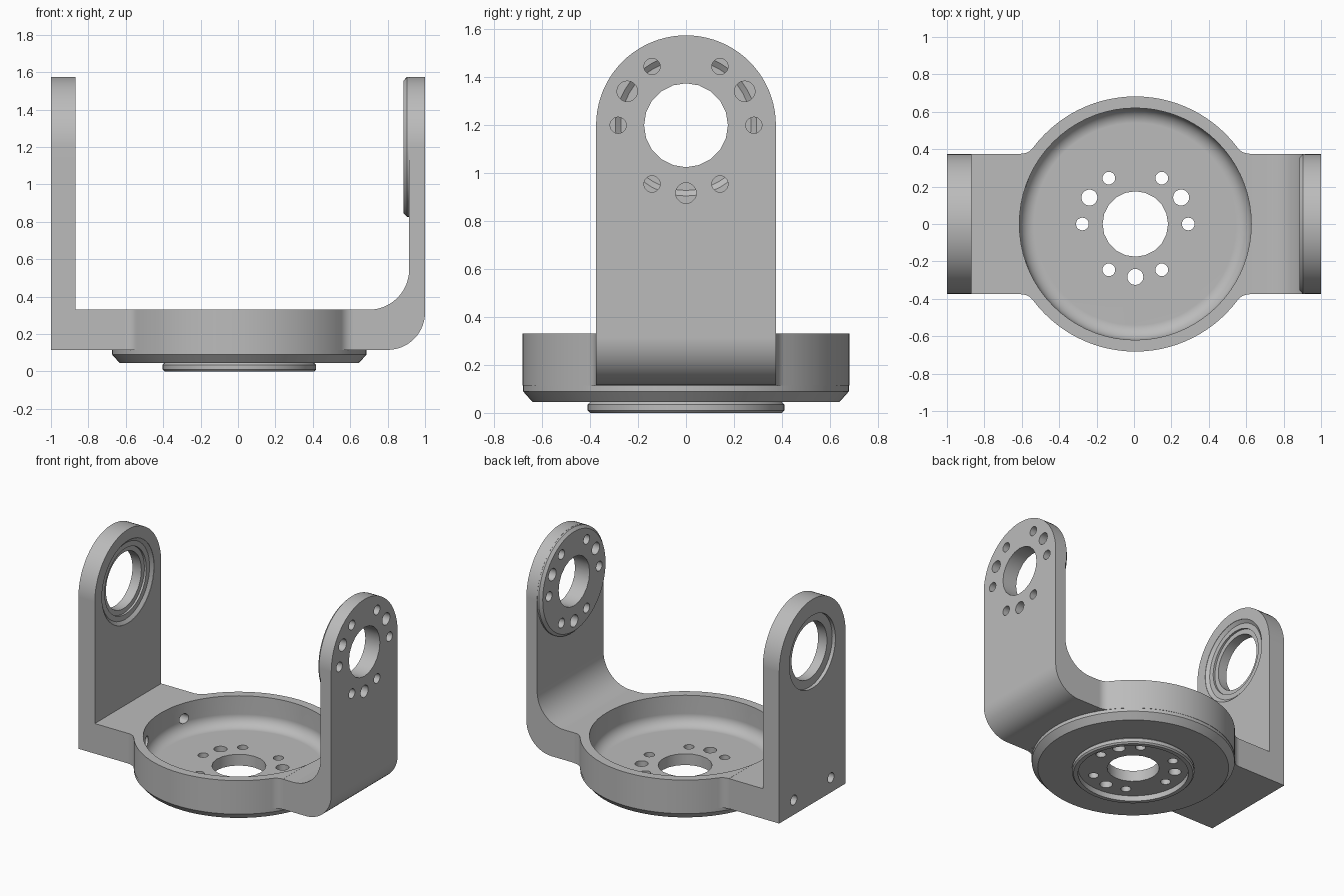
import bpy, bmesh
from math import sin, cos, pi, atan2, sqrt, radians

cube = bpy.data.objects.get("Cube")
if cube:
    bpy.data.objects.remove(cube, do_unlink=True)

metal = bpy.data.materials.new("satin grey metal")
metal.use_nodes = True
GREY = (0.5, 0.5, 0.5, 1)
metal.diffuse_color = GREY
metal.node_tree.nodes["Principled BSDF"].inputs["Base Color"].default_value = GREY

CX = 0.007        # turntable centre
PIVOT = 1.2       # height of the tilt axis
HALF = 0.375      # half width of the arms


def place(axis, u, v, w):
    """Point (u, v) in the cross-section, w along the axis."""
    return {"X": (w, u, v), "Y": (u, w, v), "Z": (u, v, w)}[axis]


def arc(cu, cv, r, start, end, n):
    return [(cu + r * cos(start + (end - start) * i / n),
             cv + r * sin(start + (end - start) * i / n)) for i in range(n + 1)]


def loft(name, rings):
    """Closed solid through matching rings of points."""
    bm = bmesh.new()
    loops = [[bm.verts.new(p) for p in ring] for ring in rings]
    n = len(loops[0])
    for a, b in zip(loops, loops[1:]):
        for i in range(n):
            bm.faces.new((a[i], a[(i + 1) % n], b[(i + 1) % n], b[i]))
    bm.faces.new(loops[0])
    bm.faces.new(loops[-1])
    bmesh.ops.recalc_face_normals(bm, faces=bm.faces)
    mesh = bpy.data.meshes.new(name)
    bm.to_mesh(mesh)
    bm.free()
    mesh.materials.append(metal)
    obj = bpy.data.objects.new(name, mesh)
    bpy.context.collection.objects.link(obj)
    return obj


def prism(name, points, axis, lo, hi):
    return loft(name, [[place(axis, u, v, w) for u, v in points] for w in (lo, hi)])


def lathe(name, profile, axis, cu, cv, sides=72):
    return loft(name, [[place(axis, u, v, w) for u, v in arc(cu, cv, r, 0, 2 * pi, sides)[:-1]]
                       for r, w in profile])


def combine(target, tool, operation, keep=False):
    mod = target.modifiers.new("cut", "BOOLEAN")
    mod.operation = operation
    mod.solver = "EXACT"
    mod.object = tool
    bpy.context.view_layer.objects.active = target
    bpy.ops.object.modifier_apply(modifier=mod.name)
    if not keep:
        bpy.data.objects.remove(tool, do_unlink=True)


# U-shaped yoke: square corner on one side, rounded bend on the other
profile = [(-1, 0.115)]
profile += arc(0.80, 0.315, 0.2, -pi / 2, 0, 14)
profile += [(1, 1.7), (0.915, 1.7)]
profile += arc(0.70, 0.545, 0.215, 0, -pi / 2, 14)
profile += [(-0.87, 0.33), (-0.87, 1.7), (-1, 1.7)]
yoke = prism("yoke_bracket", profile, "Y", -0.5, 0.5)

# Round tops of both arms
arch = [(-HALF, -0.1), (HALF, -0.1)] + arc(0, PIVOT, HALF, 0, pi, 40)
combine(yoke, prism("arch", arch, "X", -1.2, 1.2), "INTERSECT")

# Drum wall with small fillets where it meets the arms
R, r, h = 0.682, 0.08, HALF + 0.001
yc = h + r
xc = sqrt((R + r) ** 2 - yc ** 2)
a = atan2(yc, xc)
quarter = arc(xc, yc, r, -pi / 2, a - pi, 8) + arc(0, 0, R, a, pi / 2, 14)[1:-1]
top = quarter + [(0, R)] + [(-x, y) for x, y in reversed(quarter)]
outline = top + [(x, -y) for x, y in reversed(top)]
outline = [(x + CX, y) for x, y in outline]
combine(yoke, prism("drum", outline, "Z", 0.114, 0.331), "UNION")

# Chamfered foot with a stepped boss underneath
foot = [(0.40, 0), (0.41, 0.01), (0.41, 0.035), (0.40, 0.045),
        (0.64, 0.045), (0.68, 0.09), (0.68, 0.2)]
combine(yoke, lathe("foot", foot, "Z", CX, 0), "UNION")

# Bowl with a rounded floor, and the shallow recess below
bowl = [(0.62 - 0.08 + x, 0.12 + 0.08 + z)
        for x, z in arc(0, 0, 0.08, -pi / 2, 0, 10)] + [(0.62, 0.5)]
combine(yoke, lathe("bowl", bowl, "Z", CX, 0), "DIFFERENCE")
combine(yoke, lathe("recess", [(0.37, -0.1), (0.37, 0.04)], "Z", CX, 0), "DIFFERENCE")

# Round pad on the inside of the bent arm
pad = lathe("mounting_pad", [(0.355, 0.885), (0.374, 0.903), (0.374, 0.915)], "X", 0, PIVOT)


def bolt_circle(targets, axis, cu, cv, lo, hi):
    """Centre bore plus nine bolt and dowel holes."""
    holes = [(cu, cv, 0.175, 20)]
    for deg in (0, 30, 60, 120, 150, 180, 240, 270, 300):
        size = 0.043 if deg in (30, 150, 270) else 0.034
        t = radians(deg)
        holes.append((cu + 0.283 * cos(t), cv + 0.283 * sin(t), size, 20))
    for u, v, size, sides in holes:
        tool = lathe("drill", [(size, lo), (size, hi)], axis, u, v, sides)
        for target in targets:
            combine(target, tool, "DIFFERENCE", keep=True)
        bpy.data.objects.remove(tool, do_unlink=True)


bolt_circle([yoke], "Z", CX, 0, -0.1, 0.25)
bolt_circle([yoke, pad], "X", 0, PIVOT, 0.8, 1.1)

# Bearing seat through the square arm, stepped on both faces
seat = [(0.295, -0.8), (0.295, -0.872), (0.272, -0.89), (0.235, -0.89), (0.235, -0.905),
        (0.2, -0.905), (0.2, -0.975), (0.26, -0.975), (0.26, -1.1)]
combine(yoke, lathe("seat", seat, "X", 0, PIVOT, 48), "DIFFERENCE")

# Two screw holes from the square end into the bowl
for side in (-1, 1):
    drill = lathe("drill", [(0.035, -1.1), (0.035, -0.48)], "X", side * 0.21, 0.22, 20)
    combine(yoke, drill, "DIFFERENCE")

# Smooth curves, crisp edges
for obj in (yoke, pad):
    bpy.ops.object.select_all(action="DESELECT")
    obj.select_set(True)
    bpy.context.view_layer.objects.active = obj
    bpy.ops.object.shade_smooth_by_angle(angle=radians(25))
    weighted = obj.modifiers.new("weighted_normals", "WEIGHTED_NORMAL")
    weighted.keep_sharp = True
